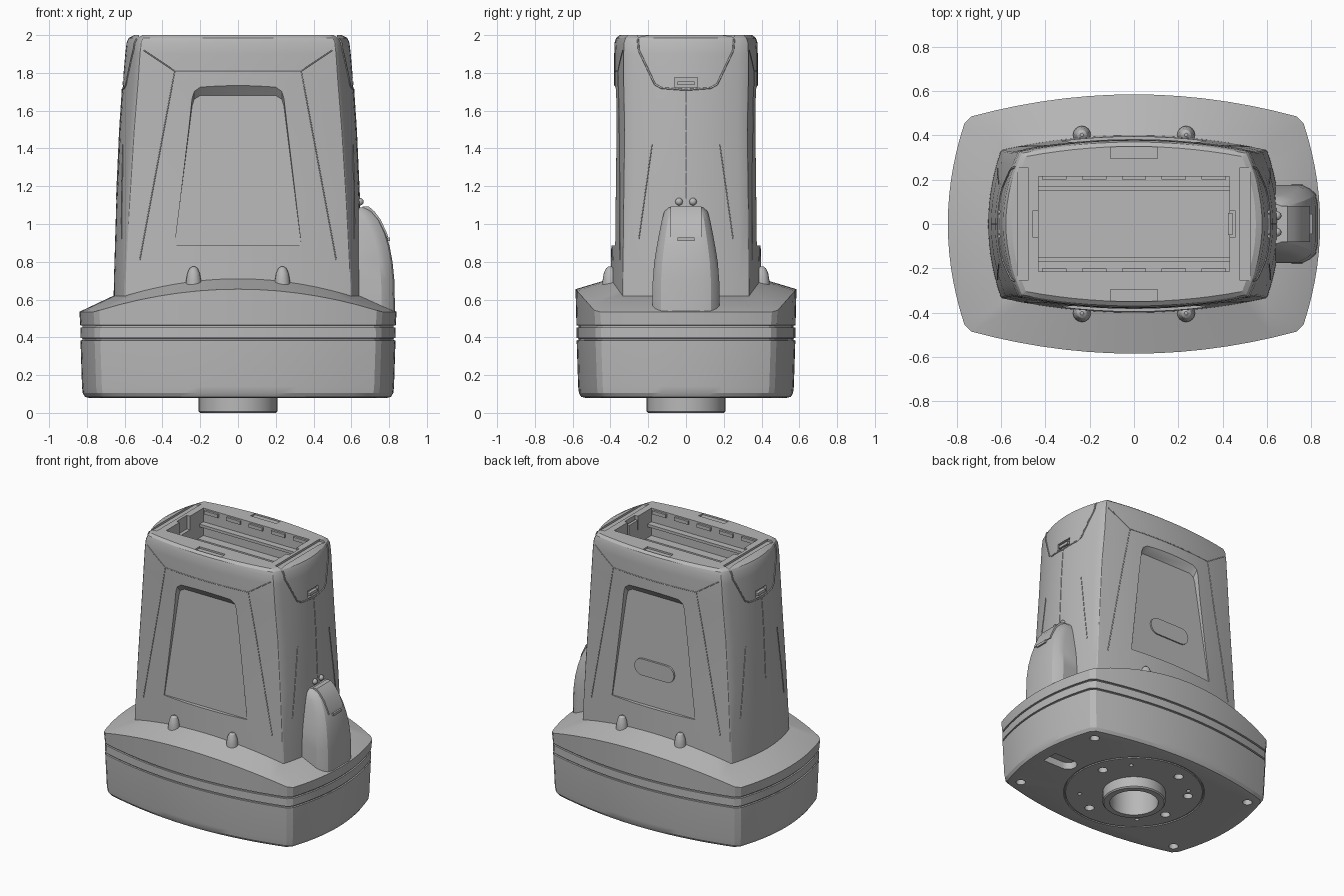
import bpy, bmesh
from math import sin, cos, pi, radians
from mathutils import Vector

cube = bpy.data.objects.get("Cube")
if cube:
    bpy.data.objects.remove(cube, do_unlink=True)

GREY = (0.48, 0.48, 0.48, 1)
mat = bpy.data.materials.new("housing grey")
mat.use_nodes = True
mat.diffuse_color = GREY
mat.node_tree.nodes["Principled BSDF"].inputs["Base Color"].default_value = GREY
parts = []


def add(name, bm):
    bmesh.ops.recalc_face_normals(bm, faces=bm.faces)
    me = bpy.data.meshes.new(name)
    bm.to_mesh(me)
    bm.free()
    ob = bpy.data.objects.new(name, me)
    bpy.context.collection.objects.link(ob)
    me.materials.append(mat)
    parts.append(ob)
    return ob


def loft(name, rings):
    """Skin a stack of equal-length closed rings and cap both ends."""
    bm = bmesh.new()
    vs = [[bm.verts.new(p) for p in r] for r in rings]
    n = len(vs[0])
    for a, b in zip(vs, vs[1:]):
        for i in range(n):
            bm.faces.new((a[i], a[(i + 1) % n], b[(i + 1) % n], b[i]))
    bm.faces.new(vs[0])
    bm.faces.new(vs[-1])
    return add(name, bm)


def box(name, x0, x1, y0, y1, z0, z1):
    return loft(name, [[(x0, y0, z), (x1, y0, z), (x1, y1, z), (x0, y1, z)] for z in (z0, z1)])


def lathe(name, profile, x=0, y=0, n=32):
    return loft(name, [[(x + r * cos(2 * pi * i / n), y + r * sin(2 * pi * i / n), z)
                        for i in range(n)] for r, z in profile])


def cut(target, cutter):
    cutter.hide_render = True
    m = target.modifiers.new("cut", 'BOOLEAN')
    m.operation, m.solver, m.object = 'DIFFERENCE', 'EXACT', cutter
    bpy.context.view_layer.objects.active = target
    bpy.ops.object.modifier_apply(modifier=m.name)
    parts.remove(cutter)
    bpy.data.objects.remove(cutter, do_unlink=True)


def outline(bx, by, cx, cy, r, n=14):
    """Plan outline: four bowed sides with softened corners."""
    pts = []
    for s in (-1, 1):
        for i in range(n + 1):
            t = 2 * i / n - 1
            pts.append((-s * t * -(cx - r), s * (by - (by - cy) * t * t)) if s < 0 else
                       (-t * (cx - r), by - (by - cy) * t * t))
        # short side follows each long side
        for i in range(n + 1):
            t = 2 * i / n - 1
            pts.append((-s * (bx - (bx - cx) * t * t), s * -t * (cy - r)))
    # keep a single winding order
    return [(x, y) for x, y in ordered(pts)]


def ordered(pts):
    from math import atan2
    return sorted(pts, key=lambda p: atan2(p[1], p[0]))


# Base: tapered tub, two grooves, arched rim and sloping shoulder
def base_ring(d, z=None, rim=0):
    o = outline(0.84 - d, 0.585 - d, 0.765 - d, 0.485 - d, 0.03)
    return [(x, y, z if z else rim - 0.12 * min(1, (x / 0.76) ** 2)) for x, y in o]


rings = [base_ring(0.05, 0.08), base_ring(0.03, 0.085), base_ring(0.018, 0.105), base_ring(0.014, 0.14)]
for gz in (0.39, 0.458):
    rings += [base_ring(0.006, gz - 0.006), base_ring(0.016, gz - 0.005),
              base_ring(0.016, gz + 0.005), base_ring(0.005, gz + 0.006)]
rings.append(base_ring(0, rim=0.655))
shoulder = outline(0.66, 0.40, 0.605, 0.335, 0.03)
rings.append([(x, y, 0.71 - 0.09 * min(1, (x / 0.6) ** 2)) for x, y in shoulder])
rings.append([(x * 0.6, y * 0.6, 0.63) for x, y in shoulder])
base = loft("base", rings)

# Underside: spindle collar, ring groove, screw holes and finger slot
collar = lathe("collar", [(0.2, 0), (0.208, 0.008), (0.208, 0.12)], n=48)
for ob in (collar, base):
    cut(ob, lathe("bore", [(0.16, -0.1), (0.16, 0.35)], n=48))
bpy.ops.mesh.primitive_torus_add(major_radius=0.46, minor_radius=0.007, major_segments=64,
                                 minor_segments=6, location=(0, 0, 0.08))
groove = bpy.context.object
parts.append(groove)
cut(base, groove)
holes = [(x, y, 0.032) for x in (-0.66, 0.66) for y in (-0.38, 0.38)]
for k in range(4):
    for deg, r in ((15, 0.032), (47, 0.014)):
        a = radians(deg + 90 * k)
        holes.append((0.36 * cos(a), 0.36 * sin(a), r))
holes.append((0.36 * cos(radians(148)), 0.36 * sin(radians(148)), 0.032))
for x, y, r in holes:
    cut(base, lathe("screw_hole", [(r, 0), (r, 0.13)], x, y, 16))
slot = [(0.57 + 0.06 * cos(a), 0.06 * sin(a)) for a in [pi / 2 + pi * i / 8 for i in range(9)]]
slot += [(0.73, -0.06), (0.73, 0.06)]
cut(base, loft("finger_slot", [[(x, y, z) for x, y in slot] for z in (0, 0.13)]))

# Tower body: z, bow x, bow y, corner x, corner y
LEVELS = [(0.5, .66, .405, .605, .335), (0.7, .657, .40, .60, .335), (1.1, .645, .39, .58, .33),
          (1.5, .627, .38, .555, .325), (1.75, .61, .38, .535, .33), (1.9, .597, .38, .525, .33),
          (1.96, .59, .378, .518, .328), (1.985, .578, .37, .508, .32), (2.0, .55, .35, .49, .305)]
body = loft("body", [[(x, y, l[0]) for x, y in outline(*l[1:], 0.006)] for l in LEVELS])


def level(z):
    for a, b in zip(LEVELS, LEVELS[1:]):
        if z <= b[0]:
            t = (z - a[0]) / (b[0] - a[0])
            return [p + (q - p) * t for p, q in zip(a, b)][1:]
    return LEVELS[-1][1:]


def on_front(u, z, s):
    bx, by, cx, cy = level(z)
    return (u, s * (by - (by - cy) * (u / cx) ** 2), z)


def on_end(u, z, s):
    bx, by, cx, cy = level(z)
    return (s * (bx - (bx - cx) * (u / cy) ** 2), u, z)


# Cavity and shallow top pockets
cut(body, box("cavity", -0.43, 0.43, -0.215, 0.215, 1.1, 2.1))
for s in (-1, 1):
    y0, y1 = sorted((s * 0.295, s * 0.348))
    cut(body, box("top_pocket", -0.105, 0.105, y0, y1, 1.988, 2.1))
    x0, x1 = sorted((s * 0.478, s * 0.525))
    cut(body, box("end_pocket", x0, x1, -0.255, 0.255, 1.985, 2.1))
    x0, x1 = sorted((s * 0.425, s * 0.455))
    cut(body, box("catch_notch", x0, x1, -0.06, 0.06, 1.9, 2.1))

# Tapered grip recess on both broad faces, with a sloping upper lip
for s in (-1, 1):
    def grip(y, top, y_low):
        half = [(0.335, 0.885), (0.243, top - 0.055), (0.232, top - 0.02), (0.2, top)]
        pts = half + [(-x, z) for x, z in reversed(half)]
        return [(x, s * (y_low if z < 1 else y), z) for x, z in pts]
    cut(body, loft("grip_cutter", [grip(0.335, 1.68, 0.368), grip(0.42, 1.78, 0.42)]))

# Rails and retaining tabs inside the cavity
for s in (-1, 1):
    for k, (ya, yb, z) in enumerate(((0.17, 0.22, 1.9), (0.15, 0.22, 1.8))):
        y0, y1 = sorted((s * ya, s * yb))
        box("cavity_rail", -0.435, 0.435, y0, y1, z - 0.02, z)
    for k in range(5):
        y0, y1 = sorted((s * 0.2, s * 0.225))
        x = -0.36 + 0.18 * k
        box("retaining_tab", x - 0.055, x + 0.055, y0, y1, 1.965, 1.99)
box("cavity_catch", 0.425, 0.445, -0.05, 0.05, 1.9, 1.975)


# Fine panel seams laid on the curved faces
def seam(name, place, s, path, r=0.003):
    cu = bpy.data.curves.new(name, 'CURVE')
    cu.dimensions, cu.bevel_depth, cu.bevel_resolution = '3D', r, 1
    pts = [Vector(a).lerp(Vector(b), i / 8) for a, b in zip(path, path[1:]) for i in range(9)]
    sp = cu.splines.new('POLY')
    sp.points.add(len(pts) - 1)
    for p, q in zip(sp.points, pts):
        p.co = (*place(q.x, q.y, s), 1)
    cu.materials.append(mat)
    bpy.context.collection.objects.link(bpy.data.objects.new(name, cu))


for s in (-1, 1):
    for m in (-1, 1):
        seam("face_seam", on_front, s, [(m * .5, 1.92), (m * .335, 1.81), (m * .52, .81)])
        seam("end_seam", on_end, s, [(m * .18, 1.42), (m * .25, .92)])
    seam("top_seam", on_front, s, [(-.335, 1.81), (.335, 1.81)])
    seam("centre_seam", on_end, s, [(0, 1.71), (0, 1.13)])
    seam("flap_seam", on_end, s, [(-.255, 1.98), (-.25, 1.92), (-.165, 1.74), (-.13, 1.72), (0, 1.71),
                                  (.13, 1.72), (.165, 1.74), (.25, 1.92), (.255, 1.98)], 0.005)
    # Flap clip set in a notch
    x0, x1 = sorted((s * 0.59, s * 0.65))
    cut(body, box("clip_notch", x0, x1, -0.06, 0.06, 1.725, 1.775))
    x0, x1 = sorted((s * 0.58, s * 0.612))
    box("flap_clip", x0, x1, -0.045, 0.045, 1.735, 1.755)

# Bullet-shaped studs on the shoulder
for s in (-1, 1):
    for x in (-0.235, 0.235):
        lathe("stud", [(0.042, 0.6), (0.04, 0.7), (0.033, 0.74), (0.022, 0.765), (0.008, 0.775)],
              x, s * 0.402, 16)

# Oval badge plate on the back
R = 0.06
oval = [(sx * 0.1 + R * cos(a), 1.15 + R * sin(a)) for sx, a0 in ((1, -pi / 2), (-1, pi / 2))
        for a in [a0 + pi * i / 10 for i in range(11)]]
loft("badge", [[(x, y, z) for x, z in oval] for y in (0.345, 0.368)])

# Connector housing on the left end
shell = []
for z, w, x in ((.5, .178, .832), (.7, .176, .828), (.8, .168, .818), (.88, .155, .803),
                (.95, .142, .783), (1.02, .128, .75), (1.065, .115, .715), (1.088, .095, .69)):
    half = [(0.55, w), (x - 0.07, w), (x - 0.035, w * 0.9), (x - 0.01, w * 0.75), (x, w * 0.5)]
    shell.append([(a, b, z) for a, b in half] + [(a, -b, z) for a, b in reversed(half)])
loft("connector_housing", shell)
flap = [(.66, 1.093), (.692, 1.093), (.722, 1.067), (.756, 1.022), (.789, .95), (.795, .93), (.66, .93)]
loft("connector_cover", [[(x, y, z) for x, z in flap] for y in (-0.082, 0.082)])
box("cover_tab", 0.7, 0.805, -0.045, 0.045, 0.91, 0.928)
for y in (-0.037, 0.037):
    bpy.ops.mesh.primitive_uv_sphere_add(segments=16, ring_count=8, radius=0.02, location=(0.645, y, 1.118))
    lamp = bpy.context.object
    lamp.name = "indicator"
    lamp.data.materials.append(mat)
    parts.append(lamp)

# Smooth shading with crisp edges
bpy.ops.object.select_all(action='DESELECT')
for ob in parts:
    ob.select_set(True)
bpy.context.view_layer.objects.active = body
bpy.ops.object.shade_smooth_by_angle(angle=radians(25))
